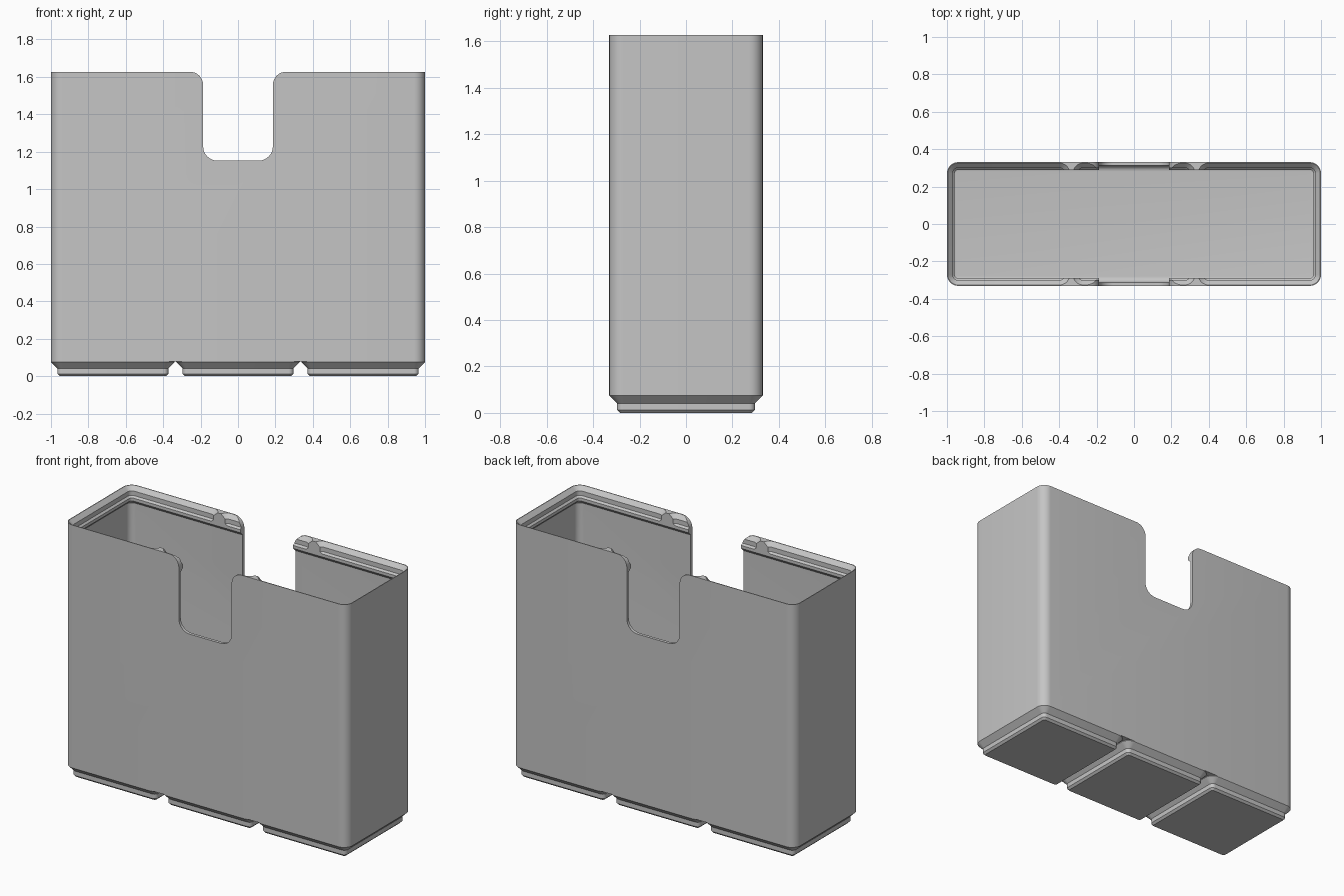
import bpy, bmesh
from math import sin, cos, pi, radians

cube = bpy.data.objects.get("Cube")
if cube:
    bpy.data.objects.remove(cube, do_unlink=True)

U = 2 / 125.5          # one millimetre in model units
PITCH = 42             # spacing of the base cells
HX, HY, R = 62.75, 20.75, 3.75
TOP, LIP = 102.1, 98   # rim height and start of the stacking lip
WALL, FLOOR = 1.2, 7

grey = bpy.data.materials.new("grey plastic")
grey.use_nodes = True
colour = (0.56, 0.56, 0.56, 1)
grey.diffuse_color = colour
grey.node_tree.nodes["Principled BSDF"].inputs["Base Color"].default_value = colour


def arc(cx, cy, r, start, end, n=8):
    return [(cx + r * cos(radians(start + (end - start) * i / n)),
             cy + r * sin(radians(start + (end - start) * i / n))) for i in range(n + 1)]


def rounded_rect(hx, hy, r):
    pts = []
    for k, (sx, sy) in enumerate([(1, 1), (-1, 1), (-1, -1), (1, -1)]):
        pts += arc(sx * (hx - r), sy * (hy - r), r, 90 * k, 90 * k + 90)
    return pts


def make(name, rings, cap_top=True):
    """Skin a stack of matching point rings into a solid."""
    bm = bmesh.new()
    loops = [[bm.verts.new([c * U for c in p]) for p in ring] for ring in rings]
    n = len(loops[0])
    for a, b in zip(loops, loops[1:]):
        for i in range(n):
            j = (i + 1) % n
            bm.faces.new((a[i], a[j], b[j], b[i]))
    bm.faces.new(loops[0][::-1])
    if cap_top:
        bm.faces.new(loops[-1])
    bmesh.ops.recalc_face_normals(bm, faces=bm.faces)
    mesh = bpy.data.meshes.new(name)
    bm.to_mesh(mesh)
    bm.free()
    mesh.materials.append(grey)
    obj = bpy.data.objects.new(name, mesh)
    bpy.context.scene.collection.objects.link(obj)
    return obj


def loft(name, levels, hx, hy, cx=0, cap_top=True):
    """Rounded box from (height, inset) levels."""
    rings = [[(x + cx, y, z) for x, y in rounded_rect(hx - i, hy - i, max(R - i, 0.3))]
             for z, i in levels]
    return make(name, rings, cap_top)


# Outer shell block
body = loft("box_body", [(5, 0), (TOP, 0)], HX, HY)

# Cavity with a filleted floor and an overhanging lip
fillet = 1.9
cavity_levels = [(FLOOR + fillet * (1 - cos(a)), WALL + fillet * (1 - sin(a)))
                 for a in [pi / 2 * i / 6 for i in range(7)]]
cavity_levels += [(LIP - 2.6, WALL), (LIP - 1.2, 2.6), (TOP + 3, 2.6)]
cutters = [loft("cavity_cutter", cavity_levels, HX, HY)]

# Stacking sockets in the lip, one per cell
socket = [(LIP - 0.5, 3.1), (LIP + 0.7, 1.9), (LIP + 2.5, 1.9), (LIP + 4.4, 0)]
for k in (-1, 0, 1):
    cutters.append(loft("socket_cutter", socket, HY, HY, k * PITCH))

# Finger notch through front and back walls
w, low, r_in, r_out = 11.7, 72.3, 4.8, 4.4
half = [(w + r_out, TOP + 2)] + arc(w + r_out, TOP - r_out, r_out, 90, 180)
half += arc(w - r_in, low + r_in, r_in, 0, -90)
outline = half + [(-x, z) for x, z in reversed(half)]
cutters.append(make("notch_cutter", [[(x, y, z) for x, z in outline] for y in (-30, 30)]))

for c in cutters:
    c.hide_render = True
    mod = body.modifiers.new(c.name, 'BOOLEAN')
    mod.operation, mod.solver, mod.object = 'DIFFERENCE', 'EXACT', c

# Bake the cuts and drop the cutters
bpy.context.view_layer.update()
cut = bpy.data.meshes.new_from_object(body.evaluated_get(bpy.context.evaluated_depsgraph_get()))
body.modifiers.clear()
body.data = cut
cut.materials.clear()
cut.materials.append(grey)
for c in cutters:
    bpy.data.objects.remove(c, do_unlink=True)

# Stepped feet under each cell
foot = [(0, 2.95), (0.8, 2.15), (2.6, 2.15), (4.75, 0), (5, 0)]
parts = [body]
for k, side in ((-1, "right"), (0, "middle"), (1, "left")):
    parts.append(loft(side + "_foot", foot, HY, HY, k * PITCH, cap_top=False))

# Smooth rounded corners, keep chamfers crisp
for p in parts:
    bpy.ops.object.select_all(action='DESELECT')
    p.select_set(True)
    bpy.context.view_layer.objects.active = p
    bpy.ops.object.shade_smooth_by_angle(angle=radians(30))
